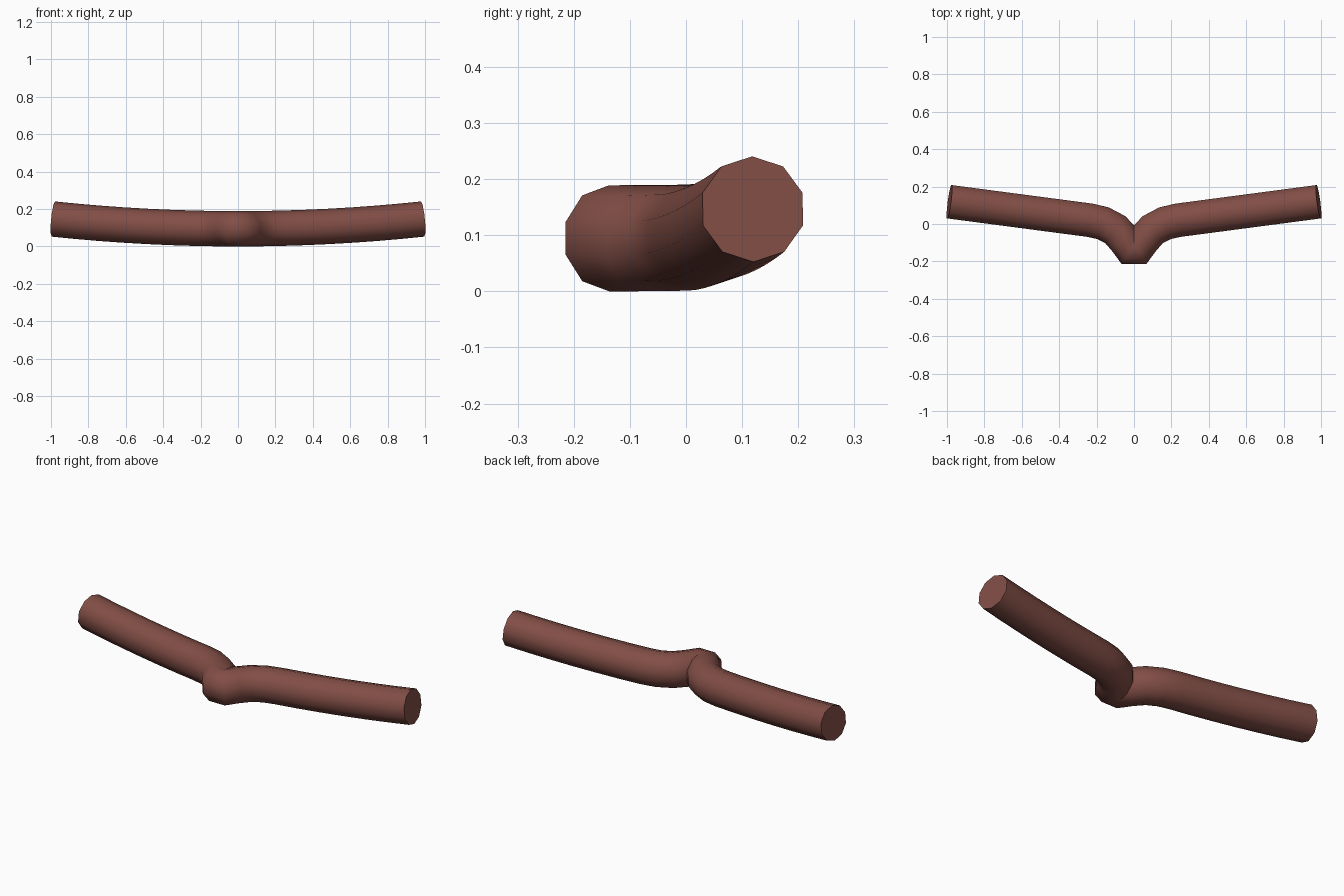
import bpy, bmesh, math
from mathutils import Vector

if "Cube" in bpy.data.objects:
    bpy.data.objects.remove(bpy.data.objects["Cube"])

SIDES, RADIUS = 10, 0.0945

# Centre line of the right half: tight forward bend, then a long gentle sweep
half = [(0.02, -0.137), (0.047, -0.089), (0.10, -0.03), (0.165, 0.004), (0.235, 0.02)]
half += [(0.235 + 0.752 * i / 6, 0.02 + 0.099 * i / 6) for i in range(1, 7)]
path = [(-x, y) for x, y in reversed(half)] + half
path = [Vector((x, y, 0.0945 + 0.052 * (x / 0.987) ** 2)) for x, y in path]


def tangent(i):
    # average direction of the neighbouring segments
    t = Vector()
    if i > 0:
        t += (path[i] - path[i - 1]).normalized()
    if i < len(path) - 1:
        t += (path[i + 1] - path[i]).normalized()
    return t.normalized()


# Ten-sided tube swept along the centre line
bm = bmesh.new()
rings = []
for i, p in enumerate(path):
    t = tangent(i)
    side = t.cross(Vector((0, 0, 1))).normalized()
    up = side.cross(t)
    angles = [2 * math.pi * k / SIDES for k in range(SIDES)]
    rings.append([bm.verts.new(p + RADIUS * (math.cos(a) * up + math.sin(a) * side)) for a in angles])
for a, b in zip(rings, rings[1:]):
    for k in range(SIDES):
        n = (k + 1) % SIDES
        bm.faces.new((a[k], a[n], b[n], b[k]))

# Flat end caps
bm.faces.new(rings[0])
bm.faces.new(rings[-1])
bmesh.ops.recalc_face_normals(bm, faces=bm.faces)

mesh = bpy.data.meshes.new("bent_handlebar")
bm.to_mesh(mesh)
bm.free()
bar = bpy.data.objects.new("bent_handlebar", mesh)
bpy.context.collection.objects.link(bar)

mat = bpy.data.materials.new("reddish_brown")
mat.diffuse_color = (0.22, 0.075, 0.06, 1)
mat.use_nodes = True
mat.node_tree.nodes["Principled BSDF"].inputs["Base Color"].default_value = mat.diffuse_color
mesh.materials.append(mat)

bpy.context.view_layer.objects.active = bar
bar.select_set(True)
bpy.ops.object.shade_smooth_by_angle(angle=math.radians(60))
